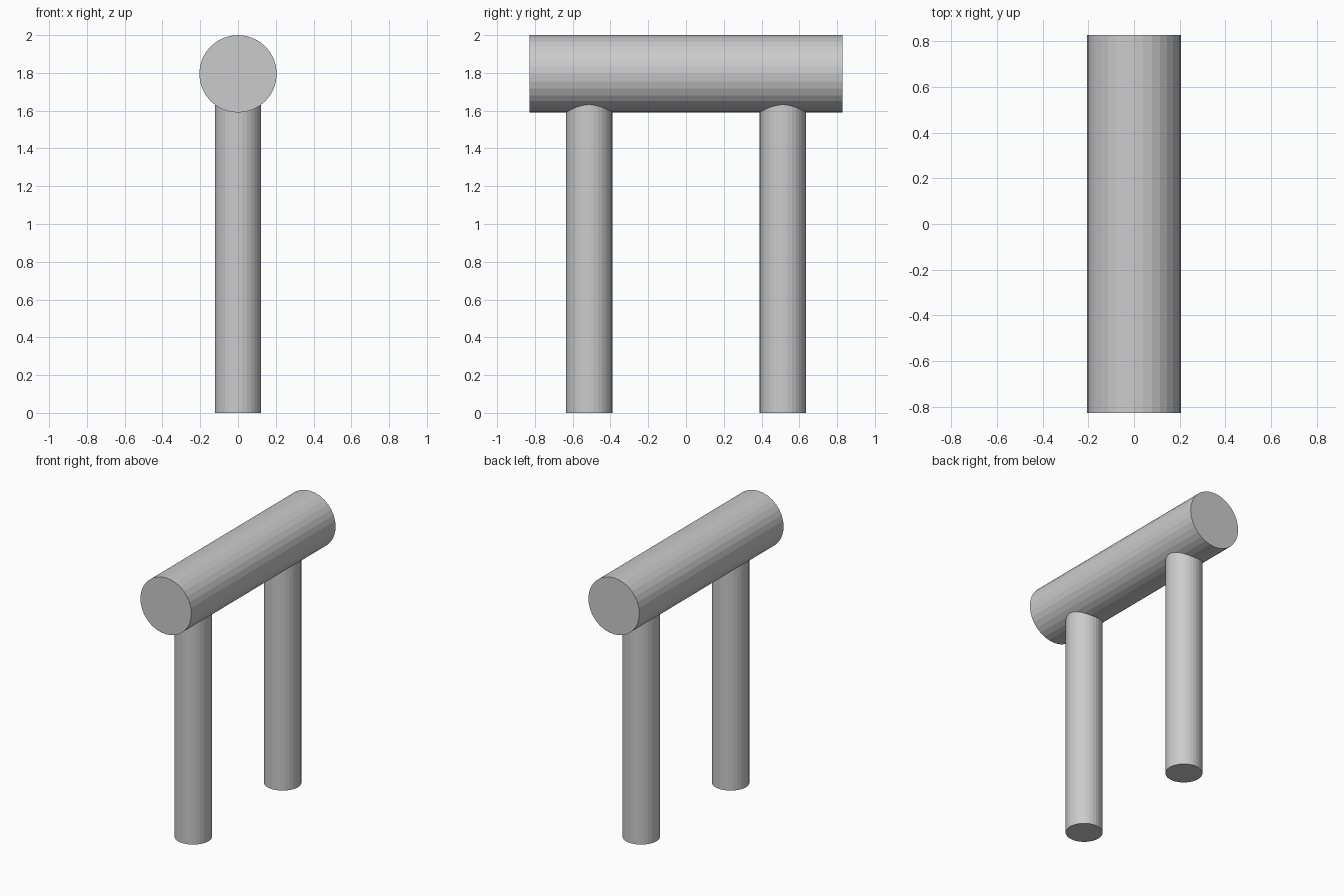
import bpy
import math

# Remove the default object
cube = bpy.data.objects.get("Cube")
if cube:
    bpy.data.objects.remove(cube, do_unlink=True)

# Single grey material
GREY = (0.6, 0.6, 0.6, 1.0)
grey = bpy.data.materials.new("plain grey")
grey.use_nodes = True
grey.diffuse_color = GREY
grey.node_tree.nodes["Principled BSDF"].inputs["Base Color"].default_value = GREY

BAR_RADIUS = 0.205
BAR_LENGTH = 1.655
BAR_HEIGHT = 2.0 - BAR_RADIUS
POST_RADIUS = 0.123
POST_OFFSET = 0.513


def rod(name, radius, length, location, tilt=0.0):
    """Flat-faceted 32-sided rod."""
    bpy.ops.mesh.primitive_cylinder_add(
        vertices=32, radius=radius, depth=length,
        location=location, rotation=(tilt, 0, 0))
    obj = bpy.context.object
    obj.name = name
    obj.data.materials.append(grey)
    return obj


# Horizontal bar running front to back
rod("top_bar", BAR_RADIUS, BAR_LENGTH, (0, 0, BAR_HEIGHT), math.pi / 2)

# Two upright posts ending inside the bar
for name, side in (("front_post", -1), ("back_post", 1)):
    rod(name, POST_RADIUS, BAR_HEIGHT, (0, side * POST_OFFSET, BAR_HEIGHT / 2))
